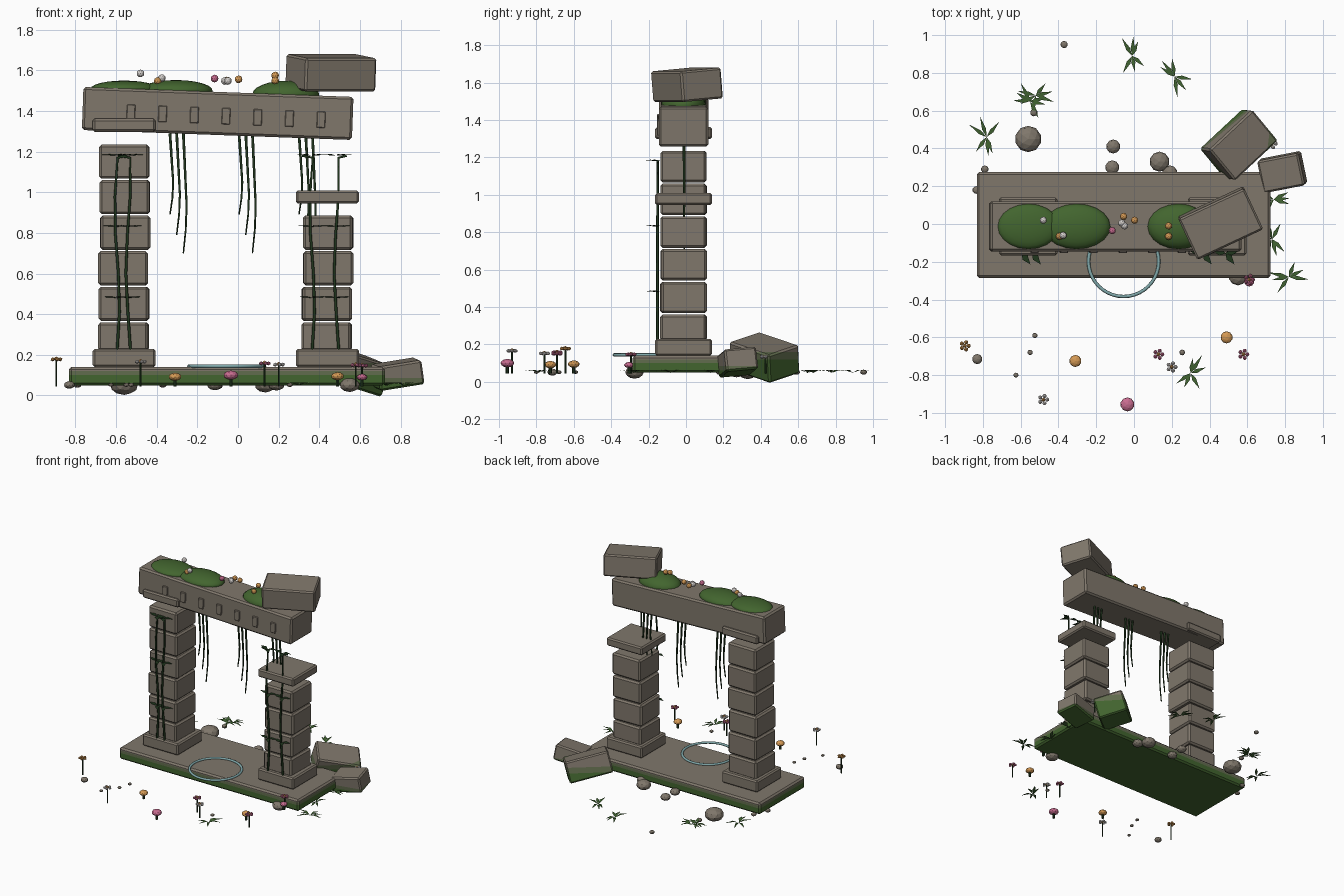
import bpy, bmesh, math, random
from mathutils import Vector, Matrix, Euler

if "Cube" in bpy.data.objects:
    bpy.data.objects.remove(bpy.data.objects["Cube"])

random.seed(4)

def material(name, rgb):
    m = bpy.data.materials.new(name)
    m.diffuse_color = (*rgb, 1)
    m.use_nodes = True
    m.node_tree.nodes["Principled BSDF"].inputs["Base Color"].default_value = m.diffuse_color
    return m

STONE = material("stone", (.215, .185, .148))
MOSSY = material("mossy_stone", (.12, .15, .075))
MOSS = material("moss_green", (.055, .13, .028))
VINE = material("vine_dark_green", (.014, .036, .012))
GRASS = material("grass_green", (.05, .12, .03))
PINK = material("petal_pink", (.58, .15, .28))
ORANGE = material("petal_orange", (.66, .32, .09))
WHITE = material("petal_white", (.65, .62, .6))
RING = material("ring_teal", (.22, .40, .41))

def finish(bm, name, *mats):
    me = bpy.data.meshes.new(name)
    bm.to_mesh(me)
    bm.free()
    for m in mats:
        me.materials.append(m)
    ob = bpy.data.objects.new(name, me)
    bpy.context.collection.objects.link(ob)
    return ob

def block(name, loc, size, rot=(0, 0, 0), bevel=.01, moss=None):
    """Chamfered stone block; moss = (upper, lower) heights of the green bands."""
    bm = bmesh.new()
    bmesh.ops.create_cube(bm, size=1, matrix=Matrix.Diagonal((*size, 1)))
    bmesh.ops.bevel(bm, geom=bm.edges[:], offset=bevel, segments=1, affect='EDGES')
    turn = Euler([math.radians(a) for a in rot]).to_matrix().to_4x4()
    bm.transform(Matrix.Translation(loc) @ turn)
    if moss:
        for z in moss:
            bmesh.ops.bisect_plane(bm, geom=bm.verts[:] + bm.edges[:] + bm.faces[:],
                                   plane_co=(0, 0, z), plane_no=(0, 0, 1))
        for f in bm.faces:
            z = f.calc_center_median().z
            f.material_index = sum(z < level for level in moss)
            if f.normal.z < -.5:
                f.material_index = 2
    return finish(bm, name, STONE, MOSSY, MOSS)

def ball(bm, loc, r, rz=None, sub=1):
    rz = rz or r
    ry = r[1] if isinstance(r, tuple) else r
    rx = r[0] if isinstance(r, tuple) else r
    bmesh.ops.create_icosphere(bm, subdivisions=sub, radius=1,
                               matrix=Matrix.Translation(loc) @ Matrix.Diagonal((rx, ry, rz, 1)))

def stem(bm, x, y, z0, z1, r):
    bmesh.ops.create_cone(bm, cap_ends=True, segments=6, radius1=r, radius2=r, depth=z1 - z0,
                          matrix=Matrix.Translation((x, y, (z0 + z1) / 2)))

def leaf(bm, base, angle, length, width, rise):
    """Flat pointed blade, widest a third of the way along."""
    d = Vector((math.cos(angle), math.sin(angle), 0))
    s = Vector((-d.y, d.x, 0)) * width / 2
    b = Vector(base)
    up = Vector((0, 0, rise))
    pts = [b, b + d * length * .4 + s + up, b + d * length + up * .6, b + d * length * .4 - s + up]
    bm.faces.new([bm.verts.new(p) for p in pts])

def vine(name, paths, r, tip=1):
    cu = bpy.data.curves.new(name, 'CURVE')
    cu.dimensions = '3D'
    cu.bevel_depth, cu.bevel_resolution, cu.use_fill_caps = r, 1, True
    for path in paths:
        sp = cu.splines.new('POLY')
        sp.points.add(len(path) - 1)
        for i, p in enumerate(path):
            sp.points[i].co = (*p, 1)
            sp.points[i].radius = 1 + (tip - 1) * i / (len(path) - 1)
    cu.materials.append(VINE)
    ob = bpy.data.objects.new(name, cu)
    bpy.context.collection.objects.link(ob)

# Base slab
block("base_slab", (-.055, -.005, .095), (1.555, .56, .09), bevel=.012, moss=(.12, .1))

# Columns: plinth, stacked blocks, cap
CY = -.013
for side, cx, rows, cap_z in (("left", -.56, 6, 1.33), ("right", .44, 4, .977)):
    block(f"{side}_plinth", (cx, CY, .185), (.31, .305, .09))
    block(f"{side}_cap", (cx, CY, cap_z), (.31, .305, .064))
    for i in range(rows):
        z0, z1 = (.22 if i == 0 else .192 + .175 * i), .36 + .175 * i
        block(f"{side}_column_block_{i + 1}", (cx + random.uniform(-.006, .006), CY, (z0 + z1) / 2),
              (.245, .245, z1 - z0), (0, 0, random.uniform(-1.5, 1.5)), .012)

# Tilted lintel with small front dentils
TILT = 2.1
def lintel_z(x, off):
    return 1.388 + off - (x + .1) * math.tan(math.radians(TILT))
block("lintel", (-.1, CY, 1.388), (1.33, .265, .212), (0, TILT, 0), .012)
for i in range(7):
    x = -.527 + i * .156
    block(f"dentil_{i + 1}", (x, -.146, lintel_z(x, -.012)), (.042, .016, .08), (0, TILT, 0), .003)

# Loose blocks: one on the lintel, two on the ground
block("loose_top_block", (.457, .005, 1.588), (.385, .24, .165), (5, 0, 25), .01)
block("fallen_block_large", (.555, .42, .13), (.32, .22, .16), (15, 13, 43), .01, (.16, .12))
block("fallen_block_small", (.785, .275, .105), (.225, .175, .12), (5, -9, 11), .01, (.085, .06))

# Moss mounds on the lintel
for i, (x, rx, h) in enumerate(((-.56, .165, .04), (-.305, .18, .052), (.235, .165, .068))):
    bm = bmesh.new()
    bmesh.ops.create_uvsphere(bm, u_segments=20, v_segments=12, radius=1,
                              matrix=Matrix.Translation((x, CY, lintel_z(x, .105)))
                              @ Matrix.Diagonal((rx, .12, h, 1)))
    for f in bm.faces:
        f.smooth = True
    finish(bm, f"moss_mound_{i + 1}", MOSS)

# Buds above the lintel
buds = {WHITE: ((-.48, .02, 1.585), (-.375, -.06, 1.562), (-.065, .005, 1.548), (-.05, -.01, 1.548)),
        ORANGE: ((-.395, -.065, 1.548), (-.055, .04, 1.55), (.003, .02, 1.556),
                 (.183, -.01, 1.575), (.183, -.065, 1.55)),
        PINK: ((-.115, -.035, 1.56),)}
for mat, spots in buds.items():
    bm = bmesh.new()
    for p in spots:
        ball(bm, p, .019, sub=2)
    finish(bm, "lintel_buds_" + mat.name, mat)

# Ring lying on the slab
bpy.ops.mesh.primitive_torus_add(major_radius=.186, minor_radius=.009, major_segments=40,
                                 minor_segments=8, location=(-.055, -.198, .144))
ring = bpy.context.object
ring.name = "water_ring"
ring.data.materials.append(RING)
bpy.ops.object.shade_smooth()

# Vines hanging below the lintel
for g, gx in enumerate((-.335, .005, .30)):
    paths = []
    for k, end in enumerate((.89, .79, .70)):
        x = gx + .033 * k
        paths.append([(x + dx, -.01, 1.29 + (end - 1.29) * t)
                      for dx, t in ((0, 0), (.008, .3), (.016, .6), (.012, .8), (.0, 1))])
    vine(f"hanging_vine_{g + 1}", paths, .008, .5)

# Vines climbing the column fronts, with flat leaves
for side, x0, x1 in (("left", -.595, -.54), ("right", .365, .485)):
    paths = []
    for k, x in enumerate((x0, x1)):
        paths.append([(x + .012 * math.sin(i * 1.3 + k * 2), -.152, .22 + .19 * i) for i in range(6)]
                     + [(x + .05 * (1 - 2 * k) * (-1 if side == "right" else 1), -.152, 1.18)])
    vine(f"{side}_climbing_vine", paths, .008, .8)
    bm = bmesh.new()
    for x in (x0, x1):
        for z in (.48, .83, 1.18):
            for a in (.2, math.pi - .2, -.9):
                leaf(bm, (x, -.155, z), a, .075, .035, .008)
    finish(bm, f"{side}_vine_leaves", VINE)

# Boulders and pebbles: x, y, radius
rocks = ((-.56, .45, .07), (-.11, .41, .037), (-.115, .3, .037), (.135, .33, .053), (.19, .27, .04),
         (-.37, .95, .019), (-.53, .59, .02), (-.79, .29, .02), (-.835, .18, .02), (-.83, -.715, .027),
         (-.525, -.59, .014), (-.55, -.68, .014), (-.625, -.8, .013), (.255, -.68, .015), (.55, -.275, .05))
for i, (x, y, r) in enumerate(rocks):
    bm = bmesh.new()
    ball(bm, (x, y, .052), r, r * .7, 2)
    finish(bm, f"boulder_{i + 1}", STONE)

# Mushrooms: x, y, height, radius
for i, (x, y, z, r, mat) in enumerate(((-.035, -.955, .1, .037, PINK), (-.31, -.725, .092, .032, ORANGE),
                                       (.49, -.6, .095, .032, ORANGE), (.61, -.305, .09, .026, PINK))):
    bm = bmesh.new()
    ball(bm, (x, y, z), r, r * .62, 2)
    finish(bm, f"mushroom_cap_{i + 1}", mat)
    bm = bmesh.new()
    stem(bm, x, y, .045, z, .009)
    finish(bm, f"mushroom_stem_{i + 1}", VINE)

# Flowers: five petals round a centre on a thin stem
flowers = ((-.895, -.645, .178, ORANGE), (-.48, -.93, .166, WHITE), (.13, -.69, .158, PINK),
           (.2, -.757, .152, WHITE), (.58, -.69, .15, PINK), (.61, -.295, .147, PINK), (.73, .425, .135, WHITE))
for i, (x, y, z, mat) in enumerate(flowers):
    bm = bmesh.new()
    for k in range(5):
        a = k * math.tau / 5
        ball(bm, (x + .02 * math.cos(a), y + .02 * math.sin(a), z), .012, .01)
    finish(bm, f"flower_petals_{i + 1}", mat)
    bm = bmesh.new()
    ball(bm, (x, y, z + .003), .011)
    finish(bm, f"flower_centre_{i + 1}", ORANGE)
    bm = bmesh.new()
    stem(bm, x, y, .045, z, .005)
    finish(bm, f"flower_stem_{i + 1}", VINE)

# Grass tufts: x, y, main direction in degrees
tufts = ((-.01, .89, 90), (.215, .78, 120), (-.52, .68, 20), (-.55, .65, 150), (-.78, .46, 270),
         (.82, -.28, 200), (.3, -.79, 60), (.74, .13, 10), (.73, -.08, 280))
for i, (x, y, deg) in enumerate(tufts):
    bm = bmesh.new()
    for k in range(6):
        a = math.radians(deg + (0, 25, -30, 150, 190, 230)[k] + random.uniform(-10, 10))
        leaf(bm, (x, y, .048), a, random.uniform(.08, .115), .022, .016)
    finish(bm, f"grass_tuft_{i + 1}", GRASS)
